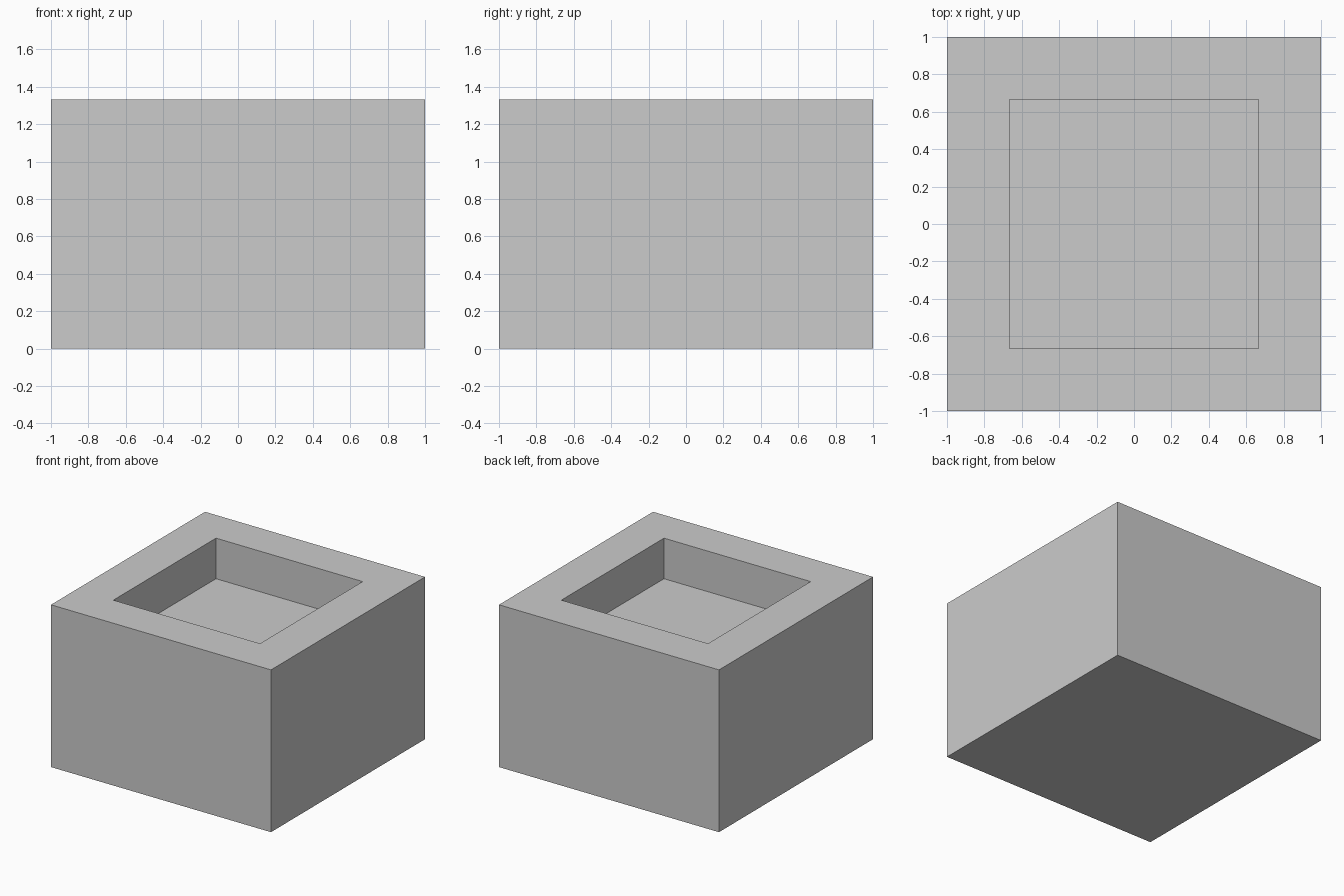
import bpy, bmesh
from mathutils import Matrix, Vector

if "Cube" in bpy.data.objects:
    bpy.data.objects.remove(bpy.data.objects["Cube"])

WIDTH, HEIGHT = 2.0, 4 / 3
WALL, DEPTH = 1 / 3, 1 / 3

bm = bmesh.new()

# Solid block standing on the ground
bmesh.ops.create_cube(bm, size=1, matrix=Matrix.Translation((0, 0, HEIGHT / 2))
                      @ Matrix.Diagonal((WIDTH, WIDTH, HEIGHT, 1)))

# Rim: inset the top face
top = max(bm.faces, key=lambda f: f.calc_center_median().z)
bmesh.ops.inset_region(bm, faces=[top], thickness=WALL, use_even_offset=True)

# Square recess: push the inner face down
floor = bmesh.ops.extrude_discrete_faces(bm, faces=[top])["faces"][0]
bmesh.ops.translate(bm, verts=floor.verts, vec=Vector((0, 0, -DEPTH)))
bmesh.ops.recalc_face_normals(bm, faces=bm.faces)

mesh = bpy.data.meshes.new("recessed_block")
bm.to_mesh(mesh)
bm.free()
block = bpy.data.objects.new("recessed_block", mesh)
bpy.context.collection.objects.link(block)
